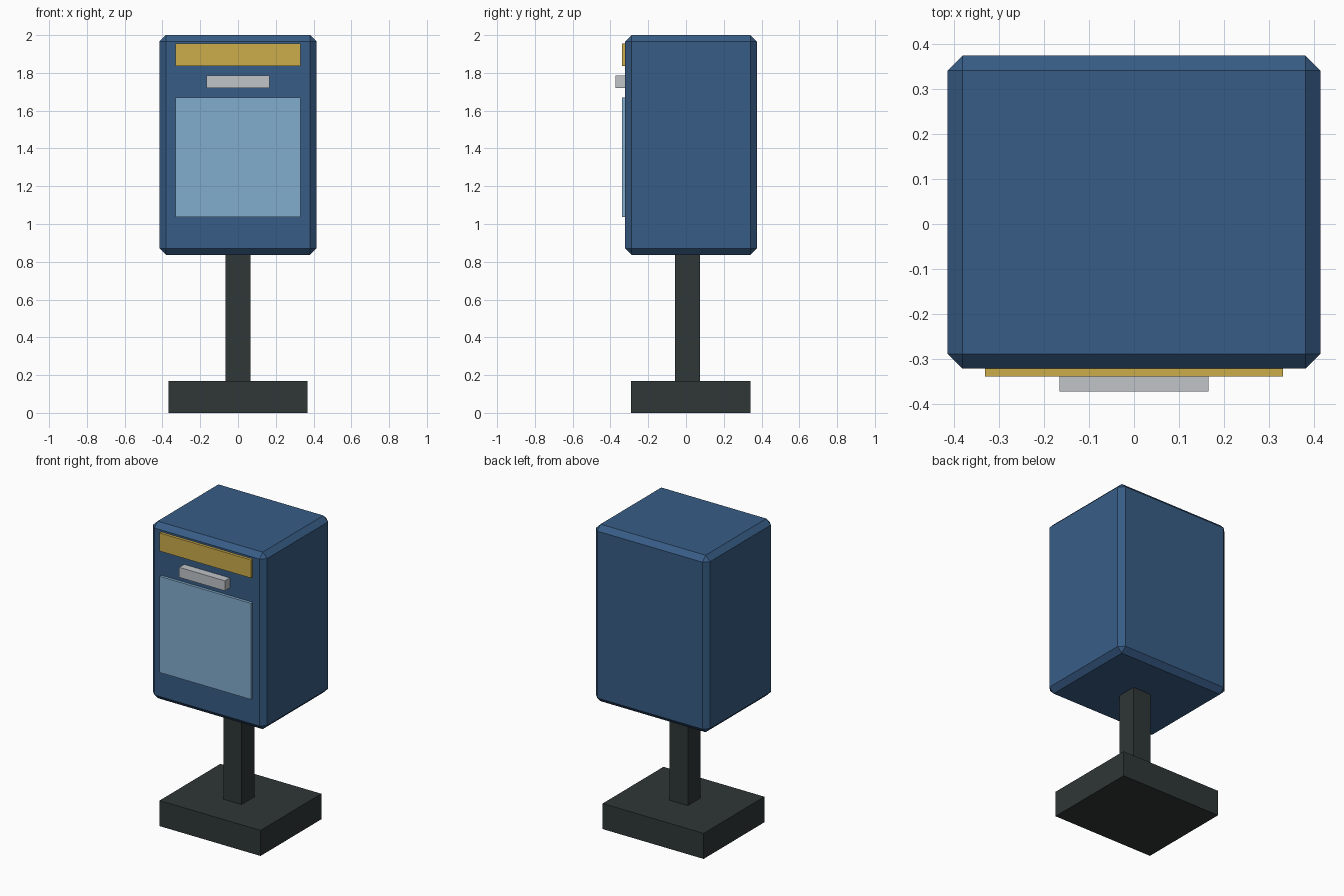
import bpy

cube = bpy.data.objects.get("Cube")
if cube:
    bpy.data.objects.remove(cube, do_unlink=True)


def material(name, rgb):
    mat = bpy.data.materials.new(name)
    mat.use_nodes = True
    mat.diffuse_color = (*rgb, 1)
    mat.node_tree.nodes["Principled BSDF"].inputs["Base Color"].default_value = (*rgb, 1)
    return mat


def box(name, x, y, z, mat, chamfer=0):
    """Box spanning -x..x and the (low, high) ranges y and z."""
    bpy.ops.mesh.primitive_cube_add(size=1, location=(0, sum(y) / 2, sum(z) / 2))
    obj = bpy.context.object
    obj.name = name
    obj.scale = (2 * x, y[1] - y[0], z[1] - z[0])
    bpy.ops.object.transform_apply(location=False, rotation=False, scale=True)
    obj.data.materials.append(mat)
    if chamfer:
        bevel = obj.modifiers.new("chamfer", 'BEVEL')
        bevel.width = chamfer
        bevel.segments = 1
    return obj


navy = material("navy blue", (0.039, 0.108, 0.238))
sky = material("pale blue", (0.225, 0.418, 0.615))
gold = material("gold", (0.605, 0.415, 0.071))
silver = material("silver grey", (0.53, 0.555, 0.58))
iron = material("dark iron", (0.028, 0.038, 0.037))

FRONT = -0.322   # front face of the cabinet
PLATE = -0.34    # face of the thin front panels

# Stand
box("base", 0.367, (-0.29, 0.341), (0, 0.168), iron)
box("post", 0.066, (-0.057, 0.075), (0.168, 0.84), iron)

# Cabinet with chamfered edges
box("cabinet", 0.415, (FRONT, 0.375), (0.837, 2.0), navy, chamfer=0.033)

# Front fittings
box("sign_panel", 0.332, (PLATE, FRONT), (1.836, 1.955), gold)
box("handle", 0.166, (-0.373, FRONT), (1.72, 1.786), silver)
box("door_panel", 0.332, (PLATE, FRONT), (1.038, 1.67), sky)
